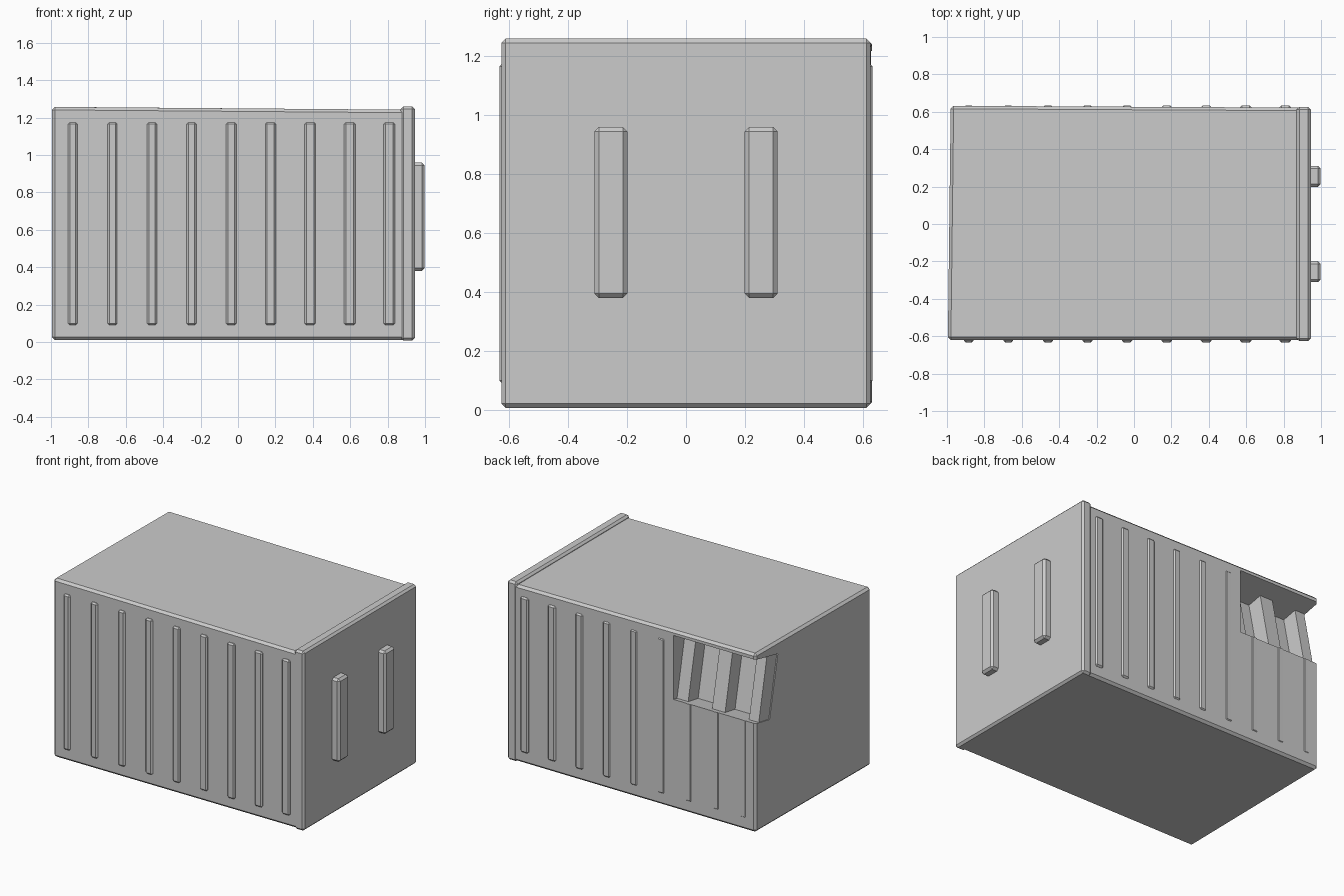
import bpy, bmesh
from mathutils import Vector

if "Cube" in bpy.data.objects:
    bpy.data.objects.remove(bpy.data.objects["Cube"])


def mesh_object(name, bm):
    bmesh.ops.recalc_face_normals(bm, faces=bm.faces[:])
    if bm.calc_volume(signed=True) < 0:
        bmesh.ops.reverse_faces(bm, faces=bm.faces[:])
    me = bpy.data.meshes.new(name)
    bm.to_mesh(me)
    bm.free()
    ob = bpy.data.objects.new(name, me)
    bpy.context.collection.objects.link(ob)
    return ob


def box(name, x, y, z, bevel, warp=None):
    """Chamfered box from (min, max) ranges; warp nudges corners before bevelling."""
    bm = bmesh.new()
    bmesh.ops.create_cube(bm, size=1)
    for v in bm.verts:
        i, j, k = (int(c > 0) for c in v.co)
        v.co = Vector((x[i], y[j], z[k]))
        if warp:
            v.co += Vector(warp(i, j, k))
    bmesh.ops.bevel(bm, geom=bm.edges[:], offset=bevel, segments=1,
                    affect='EDGES', profile=0.5)
    bmesh.ops.triangulate(bm, faces=[f for f in bm.faces if warp])
    return mesh_object(name, bm)


def volume(me):
    bm = bmesh.new()
    bm.from_mesh(me)
    v = bm.calc_volume(signed=True)
    bm.free()
    return v


def cut(ob, cutter):
    """Subtract the cutter, keeping the first solver that gives a sound result."""
    before = volume(ob.data)
    m = ob.modifiers.new("tear", 'BOOLEAN')
    m.operation, m.object = 'DIFFERENCE', cutter
    for solver in ('MANIFOLD', 'EXACT', 'FLOAT'):
        m.solver = solver
        bpy.context.view_layer.update()
        dg = bpy.context.evaluated_depsgraph_get()
        me = bpy.data.meshes.new_from_object(ob.evaluated_get(dg))
        if 0.4 * before < volume(me) < 0.999 * before:
            ob.data = me
            break
    ob.modifiers.clear()


# main container body, slightly out of square
body = box("container_body", (-0.99, 0.90), (-0.62, 0.622), (0.01, 1.242), 0.016,
           lambda i, j, k: (0 if i else (0.01 if j else -0.005),
                            0.01 if (j and not i) else 0,
                            0.015 if (k and not i) else 0))

# raised end frame
box("end_frame", (0.87, 0.945), (-0.626, 0.626), (0.007, 1.26), 0.014)

# vertical wall ribs on both long sides
back_ribs = []
for n in range(9):
    x, w = -0.883 + 0.2115 * n, 0.025 + 0.0007 * n
    box(f"front_rib_{n + 1}", (x - w, x + w), (-0.634, -0.58), (0.09, 1.175), 0.01)
    back_ribs.append(box(f"back_rib_{n + 1}", (x - w, x + w), (0.58, 0.634),
                         (0.09, 1.175), 0.01))

# door bars
for side, y in (("left", -0.255), ("right", 0.255)):
    box(f"door_bar_{side}", (0.92, 0.998), (y - 0.056, y + 0.056), (0.38, 0.96), 0.015)

# corrugated tear under the roof at the back corner
near, far, out = 0.50, 0.39, 0.70
profile = [(-0.344, out), (-0.344, near), (-0.43, near), (-0.43, far),
           (-0.615, far), (-0.615, near), (-0.715, near), (-0.715, far),
           (-0.90, far), (-0.90, near), (-0.975, near), (-0.975, far),
           (-1.06, far), (-1.06, out)]
bm = bmesh.new()
low, high = [], []
for x, y in profile:
    yl = y if y == out else y + 0.09
    low.append(bm.verts.new((x, yl, 0.745 + 0.18 * (yl - 0.48))))
    high.append(bm.verts.new((x, y, 1.17 + 0.2 * (y - far))))
count = len(profile)
for a in range(count):
    b = (a + 1) % count
    bm.faces.new((low[a], low[b], high[b], high[a]))
bm.faces.new(low[::-1])
bm.faces.new(high)
cutter = mesh_object("tear_cutter", bm)
cutter.hide_render = True

for ob in [body] + back_ribs[:3]:
    cut(ob, cutter)
bpy.data.objects.remove(cutter)
